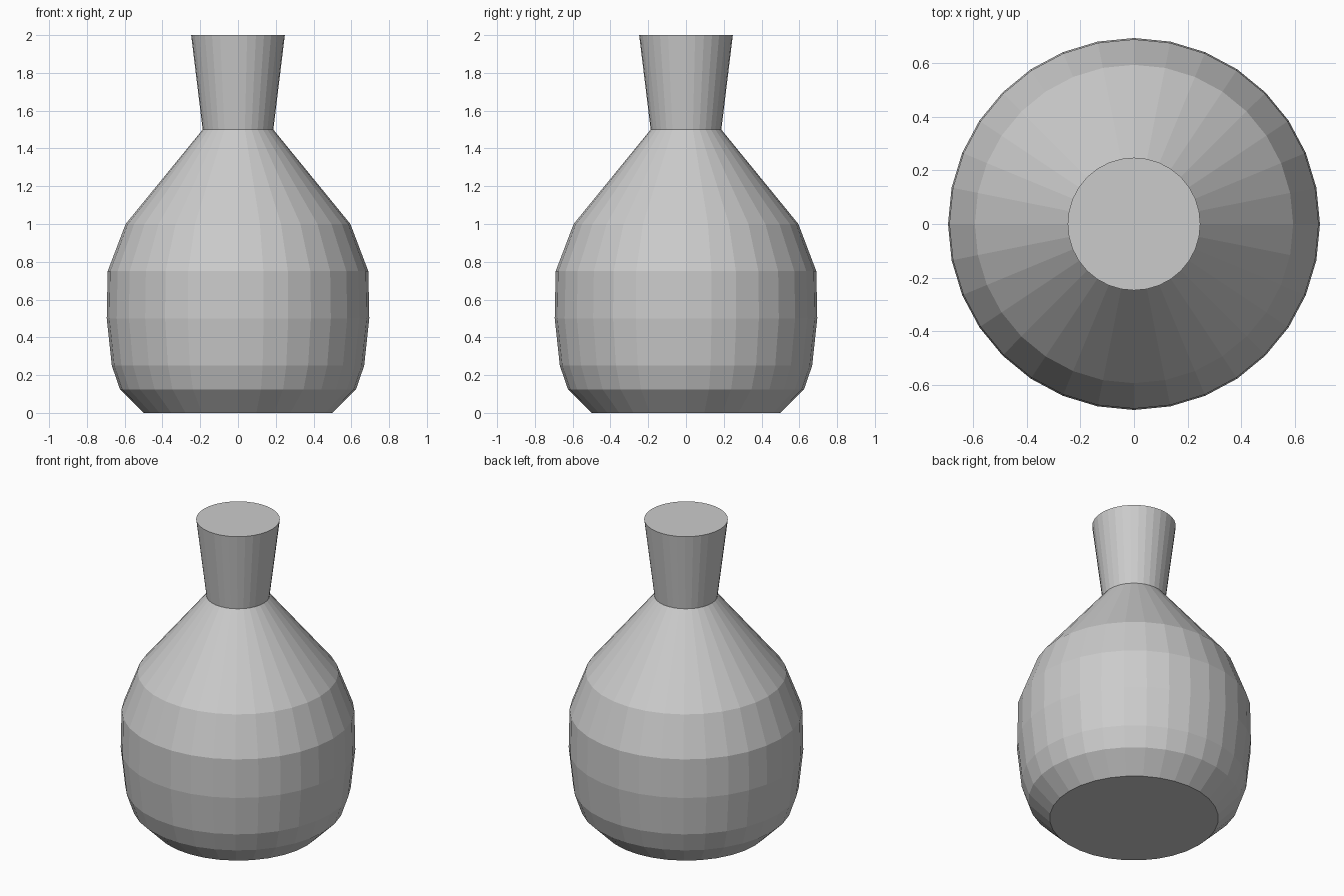
import bpy
import bmesh
from math import cos, sin, tau

if "Cube" in bpy.data.objects:
    bpy.data.objects.remove(bpy.data.objects["Cube"])

SIDES = 32

# Flask outline from base to rim: (radius, height)
PROFILE = [
    (0.50, 0.0), (0.625, 0.125), (0.668, 0.25), (0.695, 0.5),
    (0.69, 0.75), (0.595, 1.0), (0.187, 1.5), (0.248, 2.0),
]


def lathe(name, profile, sides):
    bm = bmesh.new()
    rings = [
        [bm.verts.new((r * cos(tau * i / sides), r * sin(tau * i / sides), z))
         for i in range(sides)]
        for r, z in profile
    ]
    # Faceted wall
    for low, high in zip(rings, rings[1:]):
        for i in range(sides):
            j = (i + 1) % sides
            bm.faces.new((low[i], low[j], high[j], high[i]))
    # Flat base and closed top
    bm.faces.new(rings[0][::-1])
    bm.faces.new(rings[-1])
    mesh = bpy.data.meshes.new(name)
    bm.to_mesh(mesh)
    bm.free()
    obj = bpy.data.objects.new(name, mesh)
    bpy.context.collection.objects.link(obj)
    return obj


# Flat-shaded bottle with flared neck
lathe("bottle", PROFILE, SIDES)
